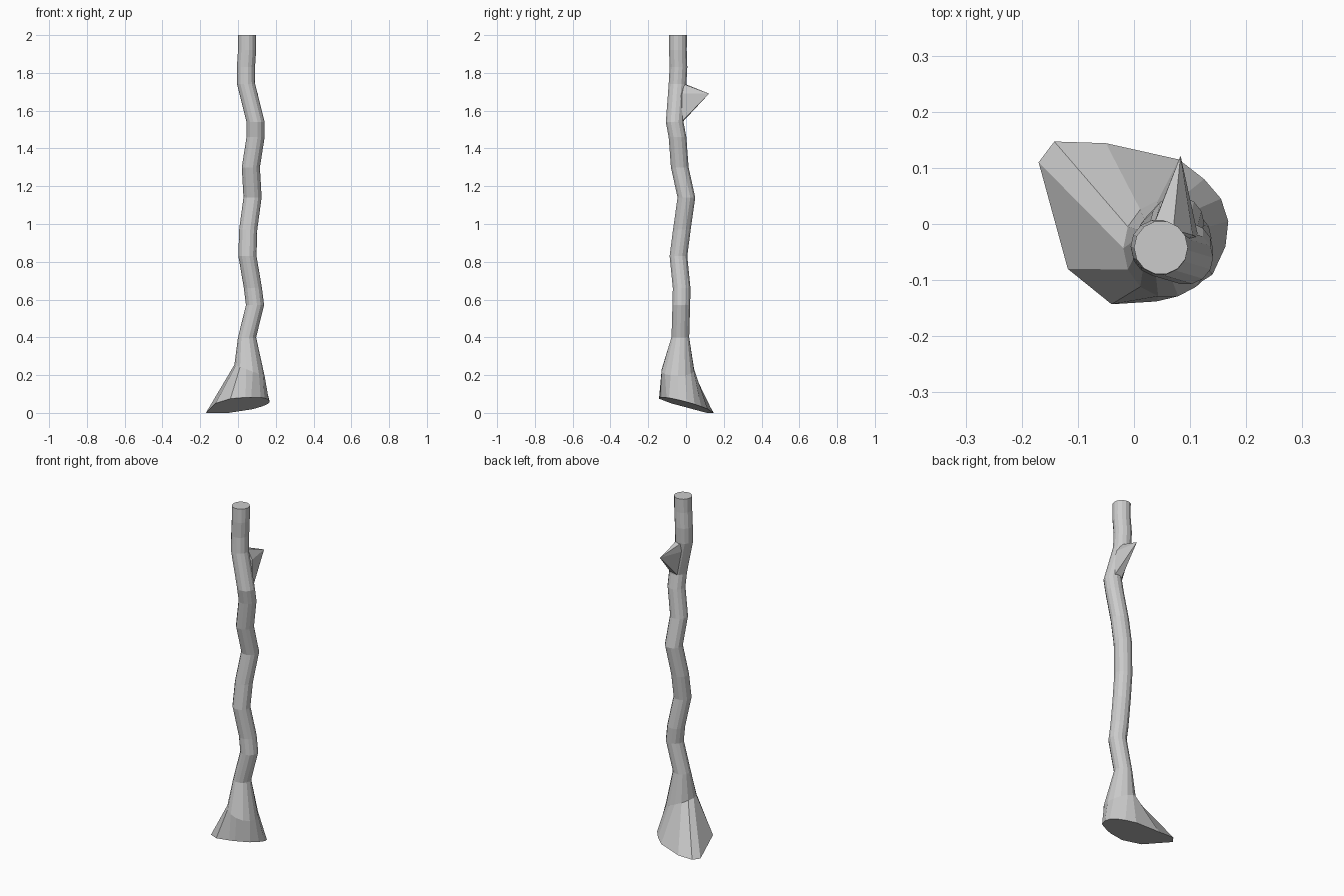
import bpy, bmesh
from math import cos, sin, tau

if "Cube" in bpy.data.objects:
    bpy.data.objects.remove(bpy.data.objects["Cube"])

N = 14  # sides of the trunk


def finish(bm, name):
    bmesh.ops.recalc_face_normals(bm, faces=bm.faces)
    mesh = bpy.data.meshes.new(name)
    bm.to_mesh(mesh)
    bm.free()
    obj = bpy.data.objects.new(name, mesh)
    bpy.context.collection.objects.link(obj)


def circle(cx, cy, z, rx, ry, tilt=0.0):
    pts = []
    for i in range(N):
        a = tau * i / N
        pts.append((cx + rx * cos(a), cy + ry * sin(a), z + tilt * cos(a)))
    return pts


# Flared root outline, cut on a slanting plane
outline = [(.163, -.04), (.168, .005), (.155, .045), (.125, .08), (.08, .115),
           (-.05, .144), (-.142, .147), (-.17, .11), (-.118, -.08), (-.04, -.143),
           (.04, -.138), (.07, -.128), (.12, -.103), (.14, -.09)]
rings = [[(x, y, max(0, .042 - .26 * y + .1 * x)) for x, y in outline],
         circle(.061, -.043, .225, .08, .088, -.03)]

# Crooked stem centre line: x, y, z
path = [(.048, -.03, .40), (.09, -.025, .57), (.079, -.023, .66), (.05, -.04, .83),
        (.054, -.022, .97), (.077, .002, 1.14), (.068, -.033, 1.30), (.093, -.045, 1.46),
        (.093, -.06, 1.54), (.043, -.045, 1.74), (.042, -.04, 1.83), (.048, -.043, 1.92),
        (.048, -.042, 2.0)]
rings += [circle(x, y, z, .048, .048) for x, y, z in path]

# Trunk skinned through all rings
bm = bmesh.new()
loops = [[bm.verts.new(p) for p in ring] for ring in rings]
for a, b in zip(loops, loops[1:]):
    for i in range(N):
        j = (i + 1) % N
        bm.faces.new((a[i], a[j], b[j], b[i]))
bm.faces.new(loops[0])
bm.faces.new(loops[-1])
finish(bm, "trunk")

# Broken branch stub, a pointed wedge on the back
bm = bmesh.new()
for p in [(.083, .122, 1.69), (.035, -.002, 1.74), (.07, -.01, 1.74), (.105, -.02, 1.69),
          (.07, -.018, 1.54), (.115, -.025, 1.54), (.033, -.005, 1.69), (.07, -.05, 1.65)]:
    bm.verts.new(p)
bmesh.ops.convex_hull(bm, input=bm.verts)
finish(bm, "branch_stub")
